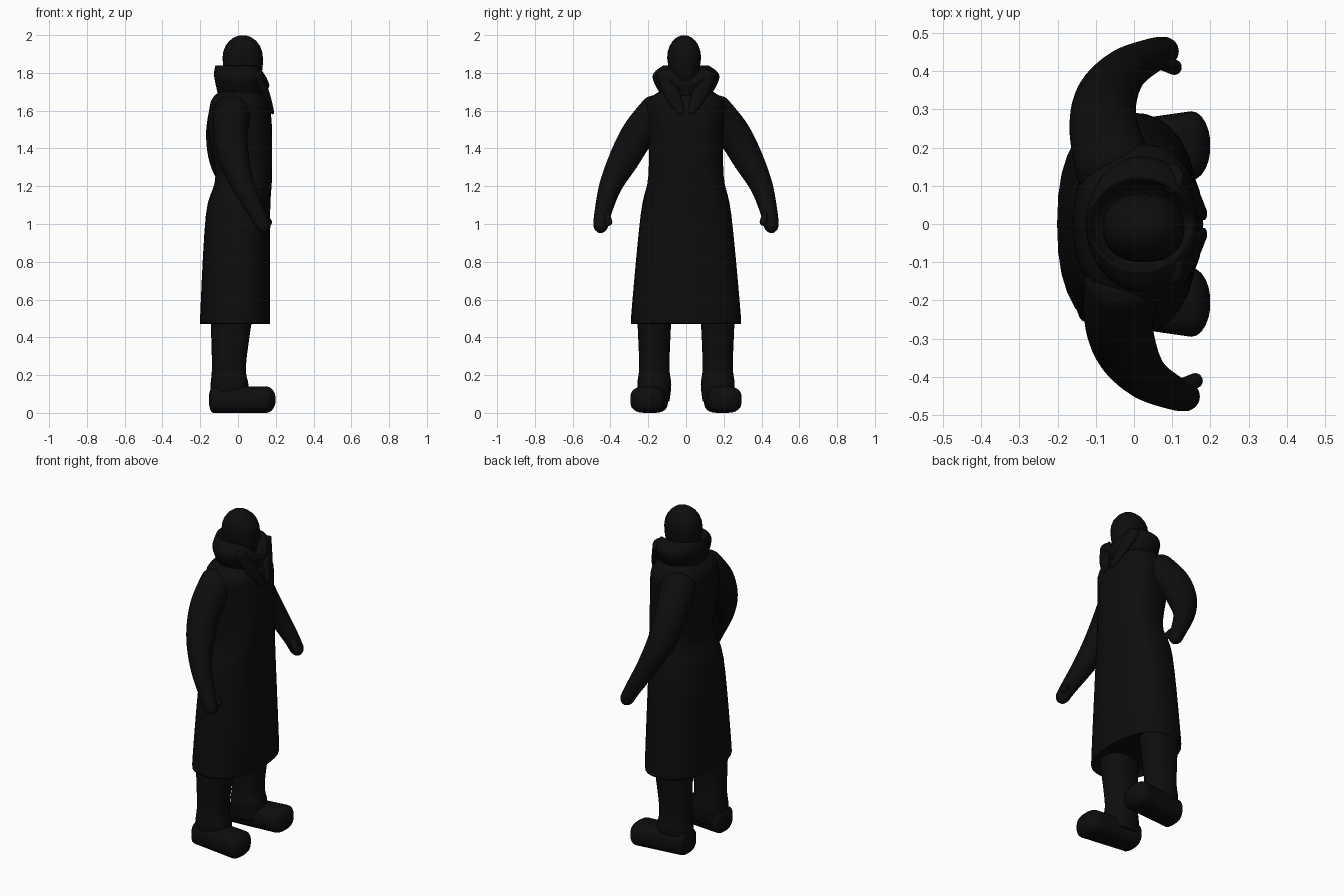
import bpy, bmesh, math
from mathutils import Vector

cube = bpy.data.objects.get("Cube")
if cube:
    bpy.data.objects.remove(cube)

black = bpy.data.materials.new("near_black")
black.use_nodes = True
black.diffuse_color = (0.004, 0.004, 0.004, 1)
shader = black.node_tree.nodes["Principled BSDF"]
shader.inputs["Base Color"].default_value = black.diffuse_color

FORWARD = Vector((1, 0, 0))
LEFTWARD = Vector((0, 1, 0))
UP = Vector((0, 0, 1))


def smooth_rings(rings, steps=5):
    """Run a smooth curve through a few (centre, half width, half depth) rings."""
    result = []
    last = len(rings) - 1
    for i in range(last):
        before, start, end, after = (
            Vector(rings[min(max(j, 0), last)]) for j in range(i - 1, i + 3))
        leave, arrive = (end - before) / 2, (after - start) / 2
        for step in range(steps):
            t = step / steps
            bend = t * t * (3 - 2 * t)
            result.append(start.lerp(end, bend)
                          + leave * t * (1 - t) ** 2 - arrive * t * t * (1 - t))
    result.append(Vector(rings[last]))
    return result


def power_of(value, exponent):
    return math.copysign(abs(value) ** exponent, value)


def loft(name, rings, across, axis=None, domes=(0, 0), square=2, segments=32):
    """Skin oval rings; each end closes with a dome (negative depth hollows it)."""
    rings = smooth_rings(rings)
    frames = []
    for i, ring in enumerate(rings):
        following, previous = rings[min(i + 1, len(rings) - 1)], rings[max(i - 1, 0)]
        along = (axis or Vector(following[:3]) - Vector(previous[:3])).normalized()
        frames.append((Vector(ring[:3]), along, ring[3], ring[4]))

    def dome(frame, depth):
        centre, along, width, height = frame
        angles = [math.radians(16 * k) for k in range(1, 6)]
        return [(centre + along * depth * math.sin(a), along,
                 width * math.cos(a), height * math.cos(a)) for a in angles]

    frames = dome(frames[0], -domes[0])[::-1] + frames + dome(frames[-1], domes[1])

    bm = bmesh.new()
    loops = []
    for centre, along, width, height in frames:
        side = (across - along * across.dot(along)).normalized()
        other = along.cross(side)
        loop = []
        for k in range(segments):
            angle = math.tau * k / segments
            loop.append(bm.verts.new(
                centre + side * width * power_of(math.cos(angle), 2 / square)
                + other * height * power_of(math.sin(angle), 2 / square)))
        loops.append(loop)
    for lower, upper in zip(loops, loops[1:]):
        for k in range(segments):
            bm.faces.new((lower[k - 1], lower[k], upper[k], upper[k - 1]))
    bm.faces.new(loops[0][::-1])
    bm.faces.new(loops[-1])
    bmesh.ops.recalc_face_normals(bm, faces=bm.faces)
    for face in bm.faces:
        face.smooth = True
    mesh = bpy.data.meshes.new(name)
    bm.to_mesh(mesh)
    bm.free()
    mesh.materials.append(black)
    obj = bpy.data.objects.new(name, mesh)
    bpy.context.collection.objects.link(obj)
    return obj


def upright(name, levels, y=0.0, **options):
    """Loft level rings given as (height, centre x, half length, half width)."""
    rings = [(x, y, z, length, width) for z, x, length, width in levels]
    return loft(name, rings, FORWARD, axis=UP, **options)


# Long coat: flared skirt with a hollow hem, narrow waist, rounded shoulders
upright("coat", [
    (0.49, -0.015, 0.18, 0.285),
    (0.52, -0.015, 0.185, 0.29),
    (1.05, 0, 0.17, 0.24),
    (1.25, 0.03, 0.15, 0.2),
    (1.5, 0.01, 0.17, 0.2),
    (1.62, 0.01, 0.16, 0.21),
], domes=(-0.04, 0.11), square=2.4)

# Upturned collar: a flaring bowl whose rim dips into a V at the front
collar = upright("collar", [
    (1.66, 0.02, 0.12, 0.12),
    (1.78, 0.02, 0.146, 0.178),
    (1.84, 0.015, 0.135, 0.12),
], domes=(0, -0.08))
for vertex in collar.data.vertices:
    rise = max(0, vertex.co.z - 1.7)
    facing = max(0, vertex.co.xy.normalized().x)
    vertex.co.z -= rise * 0.6 * facing ** 8

# Head with a slightly forward chin
upright("head", [
    (1.7, 0.01, 0.07, 0.07),
    (1.8, 0.025, 0.1, 0.08),
    (1.88, 0.025, 0.107, 0.09),
], y=-0.01, domes=(0, 0.12), square=2.3)

for side, sign in (("left", 1), ("right", -1)):
    # Lapel running down from the collar to the chest
    loft(side + "_lapel", [
        (0.1, sign * 0.12, 1.8, 0.03, 0.04),
        (0.15, sign * 0.07, 1.68, 0.02, 0.04),
        (0.18, sign * 0.03, 1.6, 0.01, 0.02),
    ], FORWARD, domes=(0.01, 0.02))

    # Sleeve and hand; the left arm hangs further back
    setback = 0.055 if sign > 0 else 0
    arm_path = [
        (-0.03, 0.15, 1.59, 0.1),
        (-0.04, 0.25, 1.48, 0.09),
        (-0.02, 0.33, 1.34, 0.08),
        (0.03, 0.4, 1.2, 0.06),
        (0.1, 0.44, 1.06, 0.045),
        (0.13, 0.45, 1, 0.04),
    ]
    loft(side + "_arm", [
        (x - setback * min(1, out / 0.35), sign * out, z, radius, radius)
        for x, out, z, radius in arm_path
    ], FORWARD, domes=(0.08, 0.05))

    # Thumb on the inner front of the hand
    loft(side + "_thumb", [
        (0.11 - setback, sign * 0.43, 1.07, 0.02, 0.02),
        (0.16 - setback, sign * 0.41, 1.01, 0.02, 0.02),
    ], LEFTWARD, domes=(0.02, 0.02))

    # Trouser leg, bunched slightly above the boot
    upright(side + "_leg", [
        (0.06, -0.045, 0.1, 0.08),
        (0.15, -0.045, 0.1, 0.09),
        (0.25, -0.048, 0.09, 0.08),
        (0.5, -0.035, 0.11, 0.09),
    ], y=sign * 0.168, domes=(0, 0.05), square=2.3)

    # Rounded boot, toe turned outwards
    loft(side + "_boot", [
        (-0.13, sign * 0.175, 0.07, 0.08, 0.07),
        (0.15, sign * 0.205, 0.07, 0.09, 0.07),
    ], LEFTWARD, axis=FORWARD, domes=(0.025, 0.05), square=2.8)
